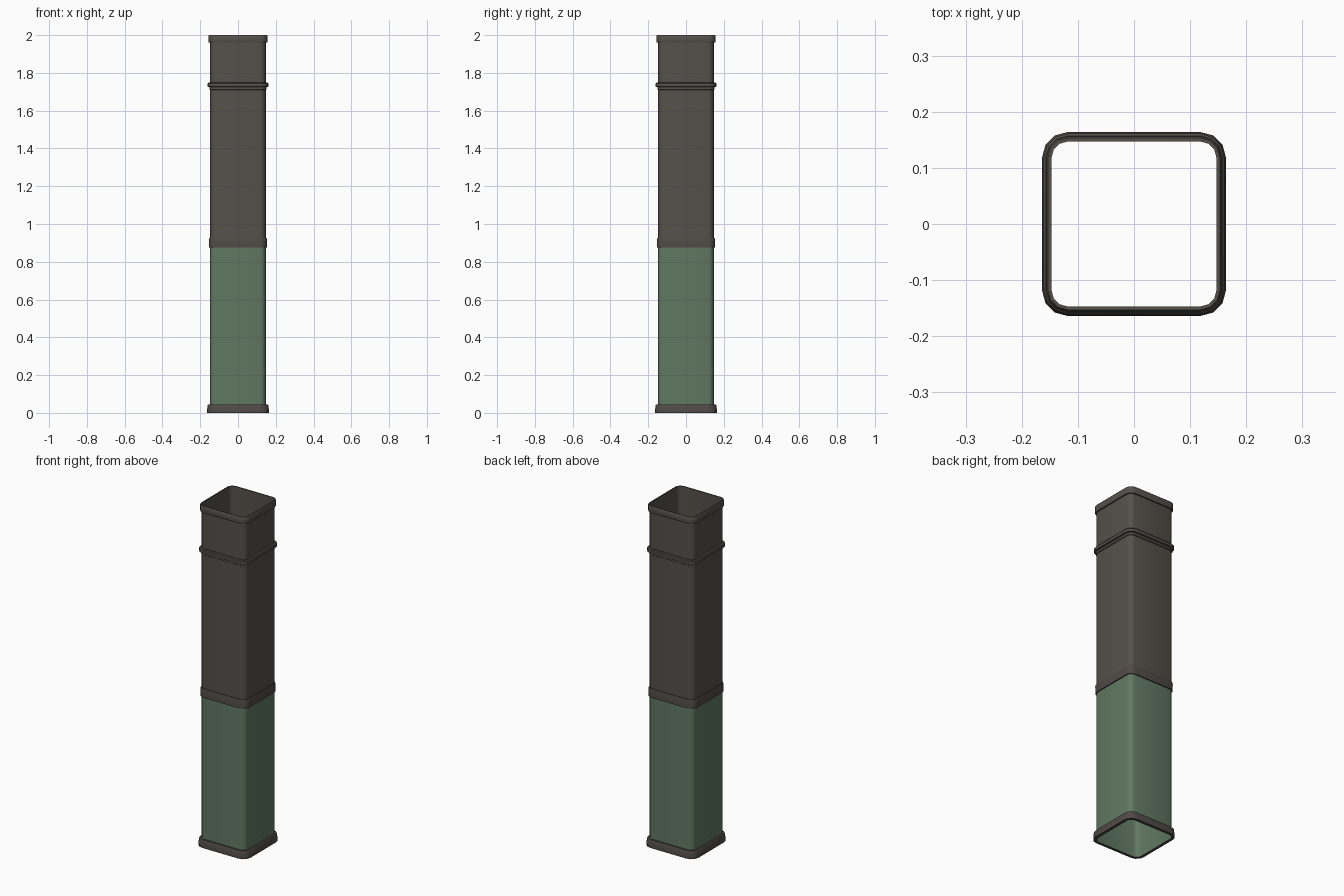
import bpy, bmesh, math

if "Cube" in bpy.data.objects:
    bpy.data.objects.remove(bpy.data.objects["Cube"])


def material(name, rgb):
    m = bpy.data.materials.new(name)
    m.diffuse_color = (*rgb, 1)
    m.use_nodes = True
    m.node_tree.nodes["Principled BSDF"].inputs["Base Color"].default_value = m.diffuse_color
    return m


GREY = material("dark warm grey", (0.091, 0.081, 0.070))
BROWN = material("dark brown trim", (0.080, 0.068, 0.060))
GREEN = material("dull green", (0.118, 0.190, 0.122))

CORE = 0.118   # centre of every rounded corner
WALL = 0.147   # half width of the shaft


def section(half):
    """Rounded square with three flat steps per corner."""
    r = half - CORE
    pts = []
    for q, (sx, sy) in enumerate([(1, 1), (-1, 1), (-1, -1), (1, -1)]):
        for i in range(4):
            a = math.radians(90 * q + 30 * i)
            pts.append((sx * CORE + r * math.cos(a), sy * CORE + r * math.sin(a)))
    return pts


def sleeve(name, profile, mat):
    """Skin a list of (half width, height) with rounded square loops."""
    bm = bmesh.new()
    loops = [[bm.verts.new((x, y, z)) for x, y in section(h)] for h, z in profile]
    for lo, hi in zip(loops, loops[1:]):
        n = len(lo)
        for i in range(n):
            j = (i + 1) % n
            bm.faces.new((lo[i], lo[j], hi[j], hi[i]))
    mesh = bpy.data.meshes.new(name)
    bm.to_mesh(mesh)
    bm.free()
    ob = bpy.data.objects.new(name, mesh)
    bpy.context.collection.objects.link(ob)
    mesh.materials.append(mat)
    bpy.ops.object.select_all(action='DESELECT')
    ob.select_set(True)
    bpy.context.view_layer.objects.active = ob
    bpy.ops.object.shade_smooth_by_angle(angle=math.radians(35))
    return ob


# Open shaft, in two colours
sleeve("lower_shaft", [(WALL, 0), (WALL, 0.9)], GREEN)
sleeve("upper_shaft", [(WALL, 0.9), (WALL, 2.0)], GREY)

# Trim bands
sleeve("base_band", [(WALL, 0), (0.164, 0), (0.164, 0.012), (0.161, 0.04),
                     (0.158, 0.045), (WALL, 0.045)], BROWN)
sleeve("middle_band", [(WALL, 0.876), (0.153, 0.876), (0.154, 0.918),
                       (0.151, 0.927), (WALL, 0.927)], BROWN)
sleeve("upper_ring", [(WALL, 1.71), (0.151, 1.713), (0.151, 1.725), (0.161, 1.727),
                      (0.161, 1.743), (0.157, 1.748), (WALL, 1.748)], GREY)
sleeve("top_rim", [(WALL, 1.96), (0.154, 1.96), (0.156, 1.965), (0.156, 1.995),
                   (0.153, 2.0), (WALL, 2.0)], GREY)
